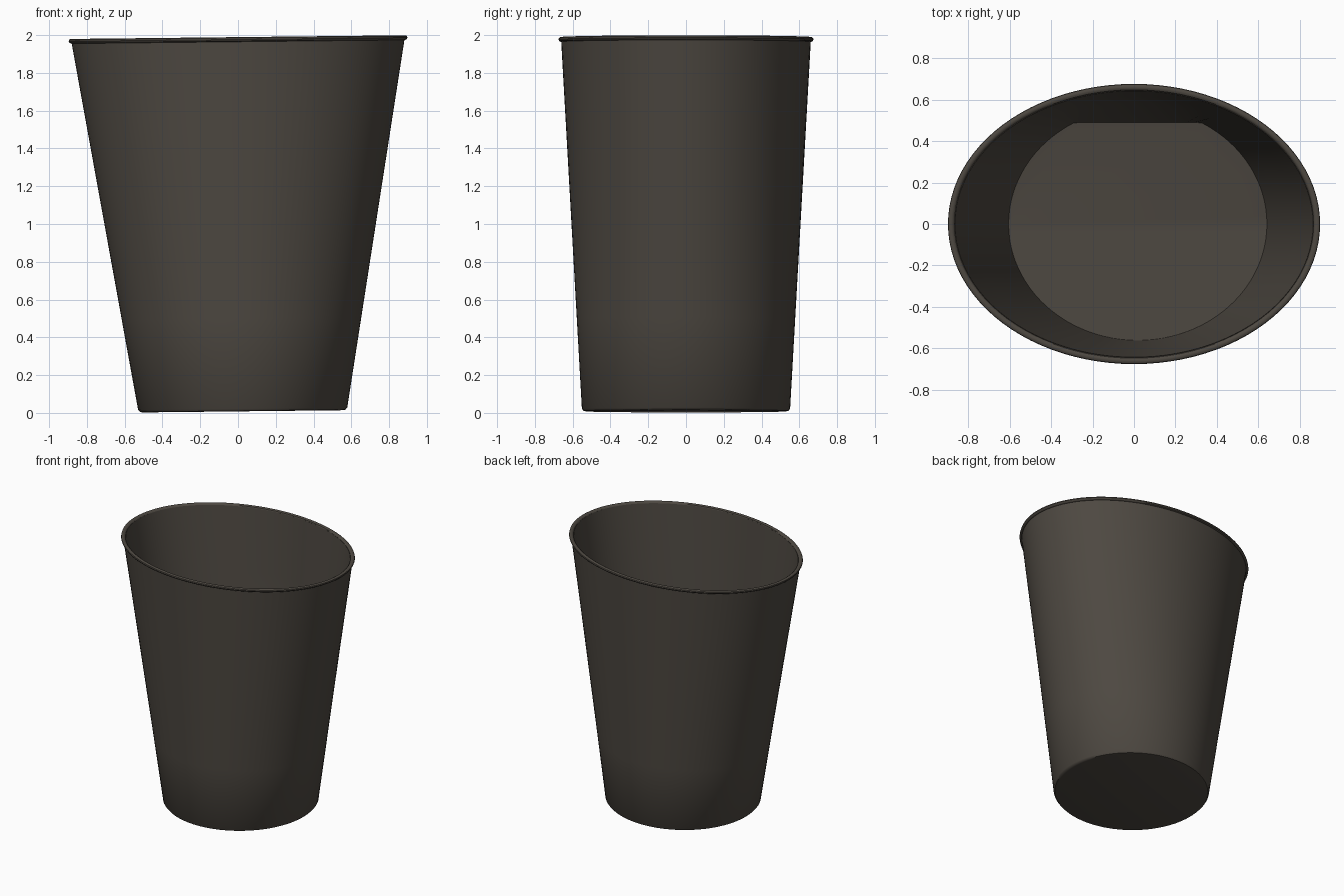
import bpy, bmesh, math

cube = bpy.data.objects.get("Cube")
if cube:
    bpy.data.objects.remove(cube, do_unlink=True)

SEGMENTS = 96
WALL = 0.02

# Single dark warm grey colour
grey = bpy.data.materials.new("dark warm grey")
grey.use_nodes = True
colour = (0.075, 0.065, 0.053, 1)
grey.diffuse_color = colour
bsdf = grey.node_tree.nodes["Principled BSDF"]
bsdf.inputs["Base Color"].default_value = colour
bsdf.inputs["Roughness"].default_value = 0.8


def ring(bm, z, offset, tilt=0.011):
    """Oval cross-section of the tapering bin, moved outwards by offset."""
    t = z / 1.99
    cx = 0.025 * (1 - t)
    rx = 0.55 + 0.335 * t + offset
    ry = 0.55 + 0.112 * t + offset
    verts = []
    for i in range(SEGMENTS):
        a = math.tau * i / SEGMENTS
        x, y = cx + rx * math.cos(a), ry * math.sin(a)
        verts.append(bm.verts.new((x, y, z + tilt * x)))
    return verts


def bridge(bm, a, b):
    for i in range(SEGMENTS):
        j = (i + 1) % SEGMENTS
        bm.faces.new((a[i], a[j], b[j], b[i]))


def finish(bm, name):
    bmesh.ops.recalc_face_normals(bm, faces=bm.faces[:])
    mesh = bpy.data.meshes.new(name)
    bm.to_mesh(mesh)
    bm.free()
    mesh.materials.append(grey)
    obj = bpy.data.objects.new(name, mesh)
    bpy.context.collection.objects.link(obj)
    bpy.ops.object.select_all(action="DESELECT")
    obj.select_set(True)
    bpy.context.view_layer.objects.active = obj
    bpy.ops.object.shade_smooth_by_angle(angle=math.radians(35))


# Tapered body: rounded base edge, outer wall, top, inner wall
bm = bmesh.new()
profile = [(0.008, -0.02), (0.011, -0.008), (0.022, 0), (0.5, 0), (1, 0), (1.5, 0),
           (1.97, 0), (1.98, -WALL), (1.5, -WALL), (1.0, -WALL)]
rings = [ring(bm, z, offset) for z, offset in profile]
for a, b in zip(rings, rings[1:]):
    bridge(bm, a, b)
bm.faces.new(rings[0])

# Inner floor: flat front half, gently rising back half
floor = ring(bm, 0.55, -WALL, 0)
for v in floor:
    if v.co.y > 0:
        v.co.y = min(v.co.y, 0.49)
        v.co.z += 0.15 * v.co.y
bridge(bm, rings[-1], floor)
half = SEGMENTS // 2
bm.faces.new(floor[:half + 1])
bm.faces.new(floor[half:] + floor[:1])
finish(bm, "bin_body")

# Rolled rim
bm = bmesh.new()
lip = []
for i in range(10):
    a = math.tau * i / 10
    lip.append(ring(bm, 1.977 + 0.013 * math.sin(a), 0.016 * math.cos(a) - 0.002))
for a, b in zip(lip, lip[1:] + lip[:1]):
    bridge(bm, a, b)
finish(bm, "rolled_rim")
